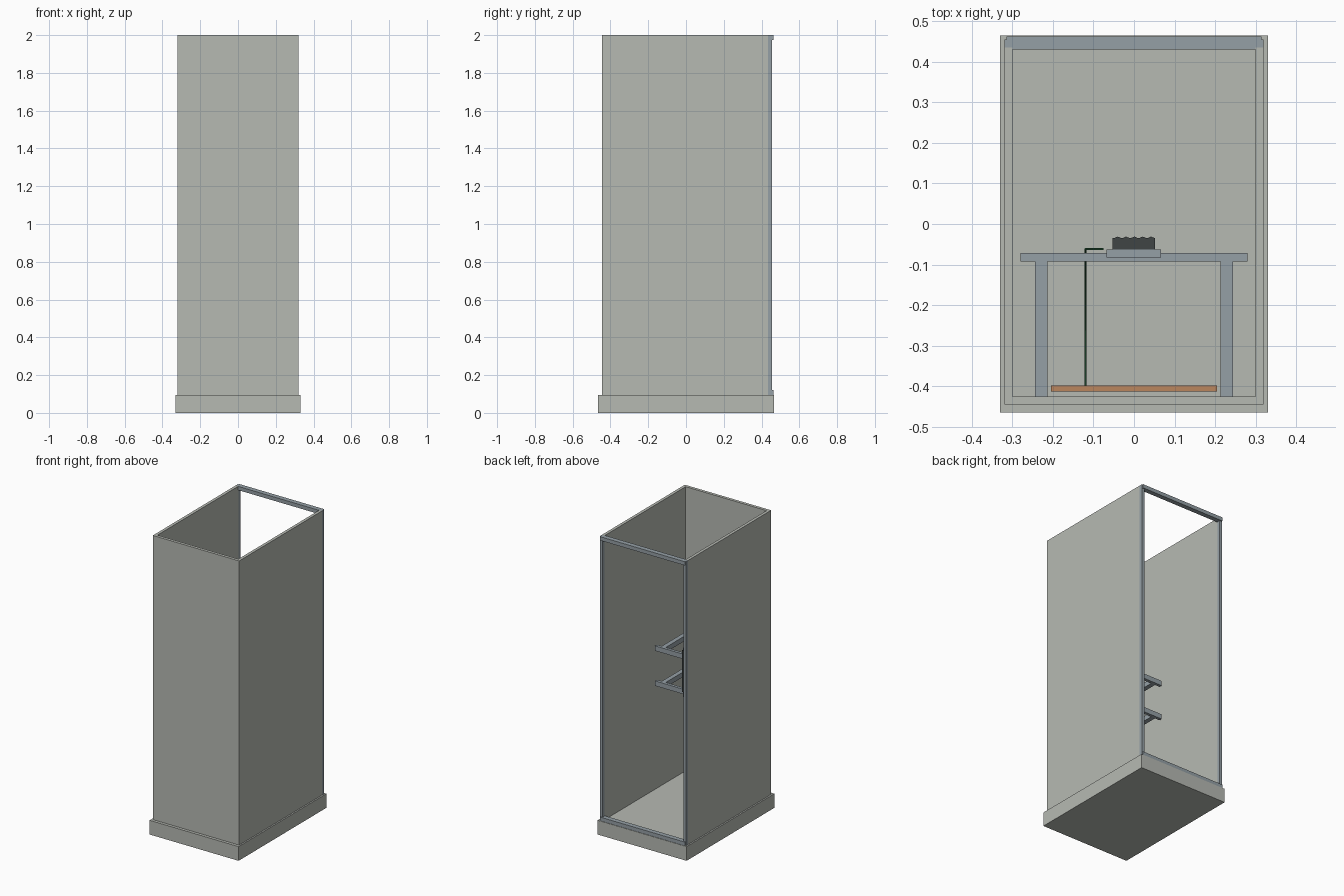
import bpy

if "Cube" in bpy.data.objects:
    bpy.data.objects.remove(bpy.data.objects["Cube"])


def material(name, rgb):
    m = bpy.data.materials.new(name)
    m.diffuse_color = (*rgb, 1)
    m.use_nodes = True
    m.node_tree.nodes["Principled BSDF"].inputs["Base Color"].default_value = m.diffuse_color
    return m


SHELL = material("shell_grey", (0.47, 0.49, 0.45))
STEEL = material("steel", (0.30, 0.35, 0.38))
COPPER = material("copper", (0.50, 0.24, 0.11))
DARK = material("dark_plastic", (0.05, 0.06, 0.06))
GREEN = material("cable_green", (0.02, 0.10, 0.04))


def prism(name, mat, profile, z0, z1):
    """Extrude an xy outline from z0 to z1."""
    n = len(profile)
    verts = [(x, y, z) for z in (z0, z1) for x, y in profile]
    faces = [tuple(reversed(range(n))), tuple(range(n, 2 * n))]
    faces += [(i, (i + 1) % n, n + (i + 1) % n, n + i) for i in range(n)]
    me = bpy.data.meshes.new(name)
    me.from_pydata(verts, [], faces)
    me.materials.append(mat)
    ob = bpy.data.objects.new(name, me)
    bpy.context.collection.objects.link(ob)
    return ob


def box(name, mat, x, y, z):
    return prism(name, mat, [(x[0], y[0]), (x[1], y[0]), (x[1], y[1]), (x[0], y[1])], *z)


# Plinth
box("plinth", SHELL, (-0.33, 0.33), (-0.465, 0.465), (0, 0.095))

# Closed front wall, two side walls and the back door-frame posts
box("front_wall", SHELL, (-0.32, 0.32), (-0.445, -0.425), (0.095, 2.0))
for side, s in (("left", -1), ("right", 1)):
    x = sorted((s * 0.30, s * 0.32))
    box(side + "_wall", SHELL, x, (-0.425, 0.435), (0.095, 2.0))
    box(side + "_post", STEEL, x, (0.435, 0.455), (0.095, 2.0))

# Top and bottom rails: a bar between the posts with a slim lip behind
for end, z in (("bottom", (0.095, 0.12)), ("top", (1.975, 2.0))):
    box(end + "_rail", STEEL, (-0.30, 0.30), (0.43, 0.455), z)
    box(end + "_rail_lip", STEEL, (-0.315, 0.315), (0.455, 0.462), z)

# Two mounting brackets: crossbar on two arms from the front wall
for level, z in (("lower", (0.805, 0.838)), ("upper", (1.04, 1.073))):
    box(level + "_crossbar", STEEL, (-0.28, 0.28), (-0.092, -0.072), z)
    for side, s in (("left", -1), ("right", 1)):
        box(f"{level}_{side}_arm", STEEL, sorted((s * 0.214, s * 0.244)), (-0.425, -0.092), z)

# Breaker on its mounting plate, with a ribbed face
box("mounting_plate", STEEL, (-0.068, 0.067), (-0.083, -0.063), (0.79, 1.12))
face = [(0.052, -0.063), (0.052, -0.034)]
for i in range(5):
    cx = 0.042 - i * 0.0205
    face += [(cx + 0.007, -0.034), (cx, -0.031), (cx - 0.007, -0.034)]
face += [(-0.053, -0.034), (-0.053, -0.063)]
prism("breaker", DARK, face, 0.84, 1.12)

# Copper bar near the front wall
box("copper_bar", COPPER, (-0.205, 0.205), (-0.413, -0.398), (0.48, 0.53))

# Cable from the copper bar to the breaker side
curve = bpy.data.curves.new("cable", "CURVE")
curve.dimensions = "3D"
curve.bevel_depth = 0.0025
curve.bevel_resolution = 2
curve.use_fill_caps = True
path = [(-0.12, -0.40, 0.505), (-0.12, -0.062, 0.505), (-0.12, -0.062, 0.95), (-0.075, -0.062, 0.95)]
spline = curve.splines.new("POLY")
spline.points.add(len(path) - 1)
for p, co in zip(spline.points, path):
    p.co = (*co, 1)
curve.materials.append(GREEN)
bpy.context.collection.objects.link(bpy.data.objects.new("cable", curve))
